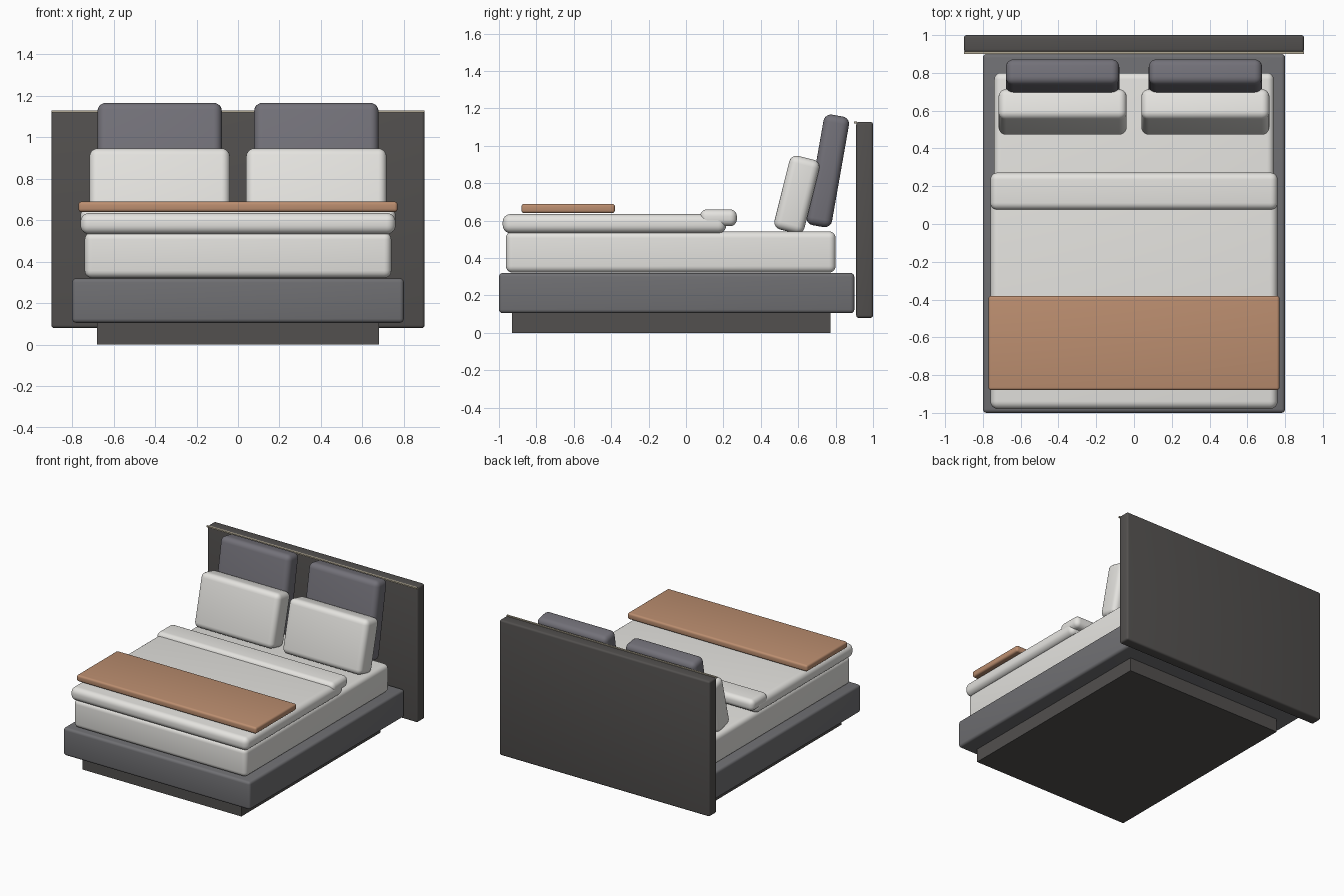
import bpy
from math import radians

if "Cube" in bpy.data.objects:
    bpy.data.objects.remove(bpy.data.objects["Cube"])


def material(name, rgb):
    m = bpy.data.materials.new(name)
    m.diffuse_color = (*rgb, 1)
    m.use_nodes = True
    m.node_tree.nodes["Principled BSDF"].inputs["Base Color"].default_value = m.diffuse_color
    return m


charcoal = material("charcoal", (0.085, 0.08, 0.077))
slate = material("slate_fabric", (0.16, 0.16, 0.17))
plum = material("dark_cushion", (0.17, 0.165, 0.19))
linen = material("white_linen", (0.78, 0.77, 0.74))
tan = material("tan_throw", (0.50, 0.27, 0.16))
brass = material("trim_metal", (0.45, 0.40, 0.30))


def box(name, center, size, mat, bevel=0.0, segments=4, tilt=0.0):
    """Rounded box given by centre and size, leaning back by tilt degrees."""
    bpy.ops.mesh.primitive_cube_add(size=1, location=center)
    ob = bpy.context.object
    ob.name = name
    ob.scale = size
    bpy.ops.object.transform_apply(location=False, rotation=False, scale=True)
    ob.rotation_euler.x = -radians(tilt)
    ob.data.materials.append(mat)
    if bevel:
        mod = ob.modifiers.new("rounding", "BEVEL")
        mod.width = bevel
        mod.segments = segments
        bpy.ops.object.modifier_apply(modifier=mod.name)
        bpy.ops.object.shade_smooth_by_angle(angle=radians(35))
    return ob


def span(name, half_x, y, z, mat, bevel=0.0, segments=4):
    """Box centred on x, given by its y and z ranges."""
    return box(name, (0, sum(y) / 2, sum(z) / 2),
               (2 * half_x, y[1] - y[0], z[1] - z[0]), mat, bevel, segments)


# Bed base and headboard
span("plinth", 0.68, (-0.93, 0.772), (0, 0.11), charcoal)
span("bed_frame", 0.80, (-1.0, 0.90), (0.105, 0.32), slate, 0.02)
span("headboard", 0.90, (0.91, 1.0), (0.08, 1.128), charcoal, 0.014)
span("headboard_trim", 0.90, (0.899, 0.914), (1.12, 1.13), brass)

# Bedding
span("mattress", 0.74, (-0.963, 0.80), (0.322, 0.542), linen, 0.035, 5)
span("duvet", 0.76, (-0.98, 0.215), (0.533, 0.635), linen, 0.042, 6)
span("duvet_fold", 0.76, (0.075, 0.272), (0.57, 0.66), linen, 0.037, 6)
span("throw", 0.77, (-0.88, -0.38), (0.64, 0.69), tan, 0.015)

# Pillow pairs leaning on the headboard
for side, s in (("left", -1), ("right", 1)):
    box(f"front_pillow_{side}", (s * 0.378, 0.593, 0.739),
        (0.678, 0.165, 0.405), linen, 0.04, 5, tilt=14)
    box(f"back_pillow_{side}", (s * 0.378, 0.758, 0.866),
        (0.60, 0.138, 0.60), plum, 0.04, 5, tilt=10)
